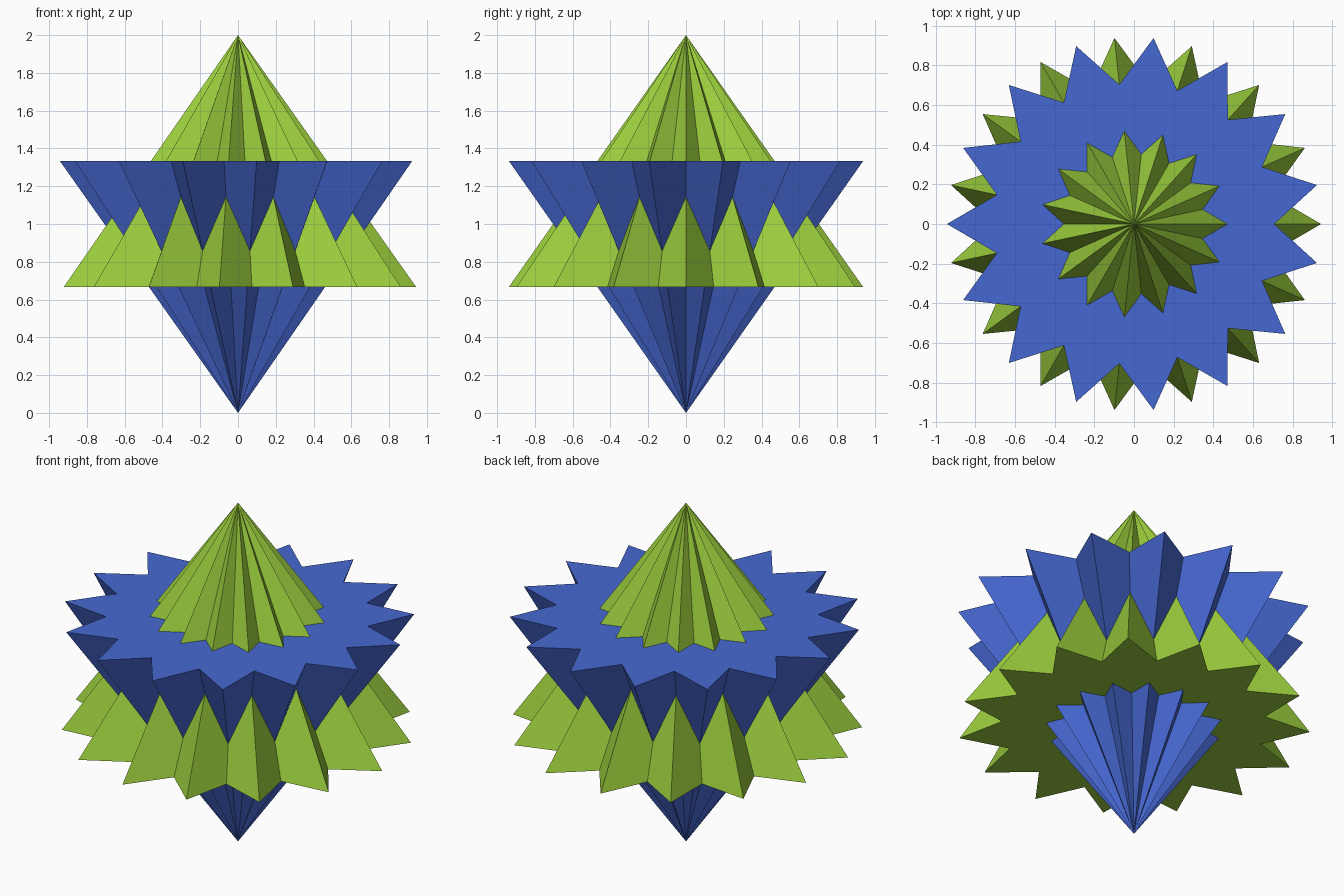
import bpy
import bmesh
import math

if "Cube" in bpy.data.objects:
    bpy.data.objects.remove(bpy.data.objects["Cube"], do_unlink=True)

POINTS = 15          # star points on each cone
OUTER, INNER = 0.943, 0.707


def linear(c):
    c /= 255
    return c / 12.92 if c <= 0.04045 else ((c + 0.055) / 1.055) ** 2.4


def material(name, rgb):
    colour = [linear(c) for c in rgb] + [1.0]
    mat = bpy.data.materials.new(name)
    mat.use_nodes = True
    mat.diffuse_color = colour
    mat.node_tree.nodes["Principled BSDF"].inputs["Base Color"].default_value = colour
    return mat


def star_cone(name, base_z, tip_z, start, mat):
    """Pleated cone: a star-shaped base joined to a single tip."""
    bm = bmesh.new()
    ring = []
    for i in range(POINTS * 2):
        a = start + math.pi * i / POINTS
        r = INNER if i % 2 else OUTER
        ring.append(bm.verts.new((r * math.cos(a), r * math.sin(a), base_z)))
    tip = bm.verts.new((0, 0, tip_z))
    bm.faces.new(ring)
    for i, v in enumerate(ring):
        bm.faces.new((ring[(i + 1) % len(ring)], v, tip))
    bmesh.ops.recalc_face_normals(bm, faces=bm.faces)
    mesh = bpy.data.meshes.new(name)
    bm.to_mesh(mesh)
    bm.free()
    mesh.materials.append(mat)
    obj = bpy.data.objects.new(name, mesh)
    bpy.context.collection.objects.link(obj)
    return obj


# Two interlocking pleated cones, one upright and one inverted
star_cone("upright_cone", 2 / 3, 2.0, 0.0, material("leaf green", (154, 204, 60)))
star_cone("inverted_cone", 4 / 3, 0.0, math.pi, material("royal blue", (70, 104, 210)))
